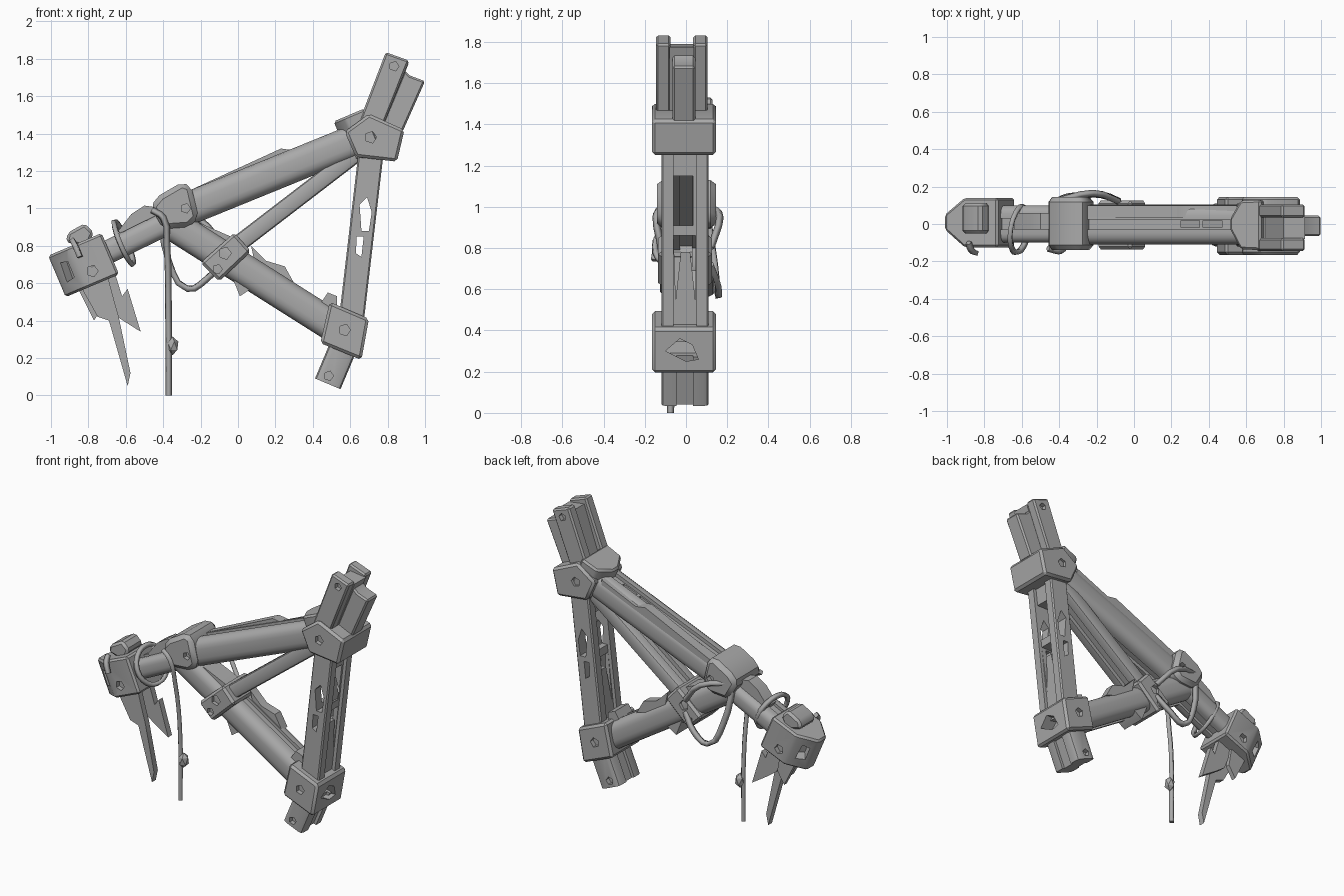
import bpy, bmesh, math
from mathutils import Vector

cube = bpy.data.objects.get("Cube")
if cube:
    bpy.data.objects.remove(cube, do_unlink=True)

COLOUR = (.4, .4, .4, 1)
metal = bpy.data.materials.new("weathered_grey")
metal.use_nodes = True
metal.diffuse_color = COLOUR
metal.node_tree.nodes["Principled BSDF"].inputs["Base Color"].default_value = COLOUR

X, Y, Z = Vector((1, 0, 0)), Vector((0, 1, 0)), Vector((0, 0, 1))
ALONG = Vector((.92, 0, .39)).normalized()   # direction of the main beam
ACROSS = Y.cross(ALONG) * -1                 # its normal, pointing up
BACK, FRONT = .145, -.165                    # depth limits of the joints


def flat(x, z, y=0):
    return Vector((x, y, z))


def activate(obj):
    bpy.ops.object.select_all(action='DESELECT')
    obj.select_set(True)
    bpy.context.view_layer.objects.active = obj


def smooth(obj):
    activate(obj)
    bpy.ops.object.shade_smooth_by_angle(angle=math.radians(32))


def extrude(name, outline, origin, u, v, w, length, bevel=0):
    """Extrude a 2D outline lying in the u-v plane along w."""
    bm = bmesh.new()
    face = bm.faces.new([bm.verts.new(origin + u * a + v * b) for a, b in outline])
    result = bmesh.ops.extrude_face_region(bm, geom=[face])
    moved = [g for g in result["geom"] if isinstance(g, bmesh.types.BMVert)]
    bmesh.ops.translate(bm, verts=moved, vec=w * length)
    bmesh.ops.recalc_face_normals(bm, faces=bm.faces)
    mesh = bpy.data.meshes.new(name)
    bm.to_mesh(mesh)
    bm.free()
    mesh.materials.append(metal)
    obj = bpy.data.objects.new(name, mesh)
    bpy.context.collection.objects.link(obj)
    if bevel:
        mod = obj.modifiers.new("Bevel", 'BEVEL')
        mod.width, mod.segments = bevel, 1
        mod.limit_method, mod.angle_limit = 'ANGLE', math.radians(30)
        activate(obj)
        bpy.ops.object.modifier_apply(modifier=mod.name)
    smooth(obj)
    return obj


def prism(name, outline, y0, y1, bevel=0):
    return extrude(name, outline, Y * y0, X, Z, Y, y1 - y0, bevel)


def beam(name, start, end, half, y0, y1, flange, web, radius=.06, steps=4):
    """H section: rounded front and back rails joined by a recessed web."""
    w = (end - start).normalized()
    depth, middle = (y1 - y0) / 2, Y * (y0 + y1) / 2
    arc = [math.pi / 2 * i / steps for i in range(steps + 1)]
    quarter = [(web, depth - flange), (half, depth - flange)]
    quarter += [(half - radius + radius * math.cos(t), depth - radius + radius * math.sin(t))
                for t in arc]
    side = quarter + [(-a, b) for a, b in reversed(quarter)]
    outline = side + [(-a, -b) for a, b in side]
    return extrude(name, outline, start + middle, w.cross(Y), Y, w, (end - start).length)


def cut(obj, cutter):
    mod = obj.modifiers.new("Cut", 'BOOLEAN')
    mod.operation, mod.object, mod.solver = 'DIFFERENCE', cutter, 'EXACT'
    activate(obj)
    bpy.ops.object.modifier_apply(modifier=mod.name)
    bpy.data.objects.remove(cutter, do_unlink=True)
    smooth(obj)


def ngon(radius, sides=5):
    turns = [math.tau * i / sides for i in range(sides)]
    return [(radius * math.cos(t), radius * math.sin(t)) for t in turns]


def bolt_holes(obj, x, z, y0, y1, radius=.032):
    for face in (y0, y1):
        cut(obj, extrude("cutter", ngon(radius), flat(x, z, face - .03), X, Z, Y, .06))


def cable(name, points, radius, cyclic=False):
    curve = bpy.data.curves.new(name, 'CURVE')
    curve.dimensions = '3D'
    curve.bevel_depth, curve.bevel_resolution, curve.resolution_u = radius, 0, 3
    curve.use_fill_caps = True
    spline = curve.splines.new('BEZIER')
    spline.bezier_points.add(len(points) - 1)
    for bp, p in zip(spline.bezier_points, points):
        bp.co = p
        bp.handle_left_type = bp.handle_right_type = 'AUTO'
    spline.use_cyclic_u = cyclic
    curve.materials.append(metal)
    bpy.context.collection.objects.link(bpy.data.objects.new(name, curve))


# Beams of the triangular frame
main = beam("main_beam", flat(-.36, .96), flat(.66, 1.375), .088, -.11, .105, .08, .065)
for reach in (.3, .42):
    cut(main, extrude("cutter", [(-.05, -.02), (.05, -.02), (.05, .02), (-.05, .02)],
                      flat(reach, 1.05), X, Y, Z, .5))
beam("outer_beam", flat(-.8, .715), flat(-.34, .94), .063, -.1, .1, .07, .045, .045)
beam("lower_brace", flat(-.36, .92), flat(.55, .345), .085, -.11, .105, .08, .065)
beam("upper_diagonal", flat(-.05, .77), flat(.68, 1.33), .046, -.09, .09, .06, .02, .02, 2)

# Upright post with worn windows, a splinter left standing in the lower one
post = beam("upright_post", flat(.6, .35), flat(.715, 1.33), .067, -.12, .11, .06, .045, .008, 1)
for window in ([(-.06, .91), (.035, .91), (.035, 1.15), (-.06, 1.15)],
               [(-.06, .86), (.045, .86), (.045, .55), (.02, .78), (-.025, .78), (-.05, .55)]):
    cut(post, extrude("cutter", window, X * .4, Y, Z, X, .5))
for window in ([(.65, 1.02), (.69, 1.06), (.715, .98), (.7, .88), (.66, .88)],
               [(.635, .85), (.672, .85), (.66, .74), (.63, .76)]):
    cut(post, prism("cutter", window, -.3, .3))

# Upper stub: two rails, a web and a rear tongue
stub = [(.79, 1.835), (.915, 1.79), (.78, 1.45), (.65, 1.47)]
for name, y0, y1 in (("stub_front_rail", -.145, -.075), ("stub_back_rail", .035, .105)):
    bolt_holes(prism(name, stub, y0, y1, .01), .835, 1.76, y0, y1, .026)
prism("stub_web", [(.8, 1.79), (.913, 1.775), (.78, 1.45), (.69, 1.47)], -.08, .04)
prism("stub_tongue", [(.89, 1.74), (.92, 1.71), (1, 1.68), (.88, 1.41), (.77, 1.45)], -.065, .045, .01)

# Lower stub
foot = beam("lower_stub", flat(.48, .062), flat(.58, .3), .074, -.12, .11, .075, .055, .025, 2)
bolt_holes(foot, .485, .105, -.12, .11, .026)

# Joint collars
top = prism("top_joint", [(.7, 1.505), (.89, 1.42), (.85, 1.25), (.63, 1.275), (.57, 1.41)],
            FRONT, BACK, .015)
bolt_holes(top, .71, 1.38, FRONT, BACK)
sleeve = [(-.13, -.03), (-.07, -.135), (.05, -.14), (.05, .13), (-.07, .125), (-.13, .03)]
extrude("top_joint_sleeve", sleeve, flat(.68, 1.4) - ACROSS * .115, ALONG, Y, ACROSS, .24, .012)
middle = prism("middle_joint", [(-.47, 1.01), (-.42, 1.07), (-.3, 1.14), (-.25, 1.12),
                                (-.21, .95), (-.26, .9), (-.4, .89)], -.14, BACK, .03)
bolt_holes(middle, -.28, 1, -.14, BACK, .026)
lower = prism("lower_joint", [(.49, .5), (.7, .41), (.66, .19), (.44, .28)], FRONT, BACK, .015)
bolt_holes(lower, .57, .35, FRONT, BACK)
cut(lower, extrude("cutter", [(-.1, .3), (-.03, .36), (.03, .33), (.06, .26), (0, .25)],
                   X * .6, Y, Z, X, .3))
centre = prism("centre_joint", [(-.02, .87), (.07, .77), (-.1, .61), (-.2, .71)], -.135, .125, .015)
bolt_holes(centre, -.07, .76, -.135, .125, .034)
bolt_holes(centre, -.11, .675, -.135, .125, .026)

# Hexagonal end cap, square to the main beam
CAP = flat(-.82, .71)
plan = [(-.165, -.03), (-.05, -.125), (.145, -.125), (.145, .14), (-.05, .14), (-.165, .05)]
cap = extrude("end_cap", plan, CAP - ACROSS * .13, ALONG, Y, ACROSS, .24, .012)
bolt_holes(cap, -.78, .665, -.125, .14)
for side in (-1, 1):
    inward = (ALONG * .64 - Y * side * .77).normalized()
    sideways = inward.cross(ACROSS)
    cut(cap, extrude("cutter", [(-.03, -.06), (.03, -.05), (.03, .04), (-.02, .05)],
                     CAP - ALONG * .108 + Y * side * .085 - inward * .05,
                     sideways, ACROSS, inward, .11))
prism("cap_knob", [(-.92, .82), (-.91, .87), (-.82, .92), (-.77, .87), (-.81, .79)], -.05, .11, .015)

# Torn metal hanging below the cap
prism("long_shard", [(-.84, .58), (-.75, .42), (-.69, .4), (-.59, .05), (-.575, .12),
                     (-.64, .43), (-.66, .5), (-.7, .65)], -.06, -.02)
prism("short_shard", [(-.76, .62), (-.7, .46), (-.63, .41), (-.52, .34), (-.59, .57),
                      (-.62, .53), (-.66, .66)], .01, .05)
prism("side_shard", [(-.86, .58), (-.77, .4), (-.72, .48), (-.74, .6)], .04, .07)

# Splintered edges along the beams
prism("back_rail", [(-.25, 1.1), (.23, 1.32), (.3, 1.31), (.55, 1.42), (.55, 1.35), (-.2, 1.05)], .035, .1)
prism("outer_splinter", [(-.64, .88), (-.57, .97), (-.5, 1.015), (-.4, 1), (-.4, .92), (-.6, .82)], -.03, .06)
prism("brace_splinter", [(-.03, .63), (.01, .53), (.07, .57), (.12, .66)], -.08, .09)
prism("inner_splinter", [(.07, .8), (.15, .72), (.25, .69), (.3, .6), (.1, .66)], .03, .09)
prism("joint_splinter", [(.44, .49), (.48, .55), (.53, .53), (.53, .44)], -.08, .06)
prism("brace_gusset", [(-.34, .92), (-.2, .92), (-.04, .85), (-.12, .72), (-.3, .8)], -.07, .06)

# Wrapped wire and loose cables
hub = flat(-.612, .815, -.03)
cable("wire_wrap", [hub + Y * a + ACROSS * b + ALONG * a * .15 for a, b in ngon(.122, 8)], .017, True)
cable("back_cable", [flat(-.42, .98, .1), flat(-.37, .72, .14), flat(-.27, .57, .155),
                     flat(-.17, .62, .155), flat(-.08, .72, .12)], .02)
cable("back_bridge_cable", [flat(-.42, 1, .12), flat(-.22, .95, .165), flat(-.08, .8, .12)], .018)
cable("cap_strap", [flat(-.885, .83, -.1), flat(-.87, .8, -.14), flat(-.845, .74, -.155)], .018)
cable("hanging_rod", [flat(-.46, .99, -.13), flat(-.4, .95, -.145), flat(-.38, .8, -.12),
                      flat(-.372, .5, -.08), flat(-.37, 0, -.075)], .018)
bpy.ops.mesh.primitive_ico_sphere_add(subdivisions=1, radius=.05, location=(-.35, -.07, .265))
knot = bpy.context.object
knot.name = "rod_knot"
knot.scale = (.7, .7, 1)
knot.data.materials.append(metal)
